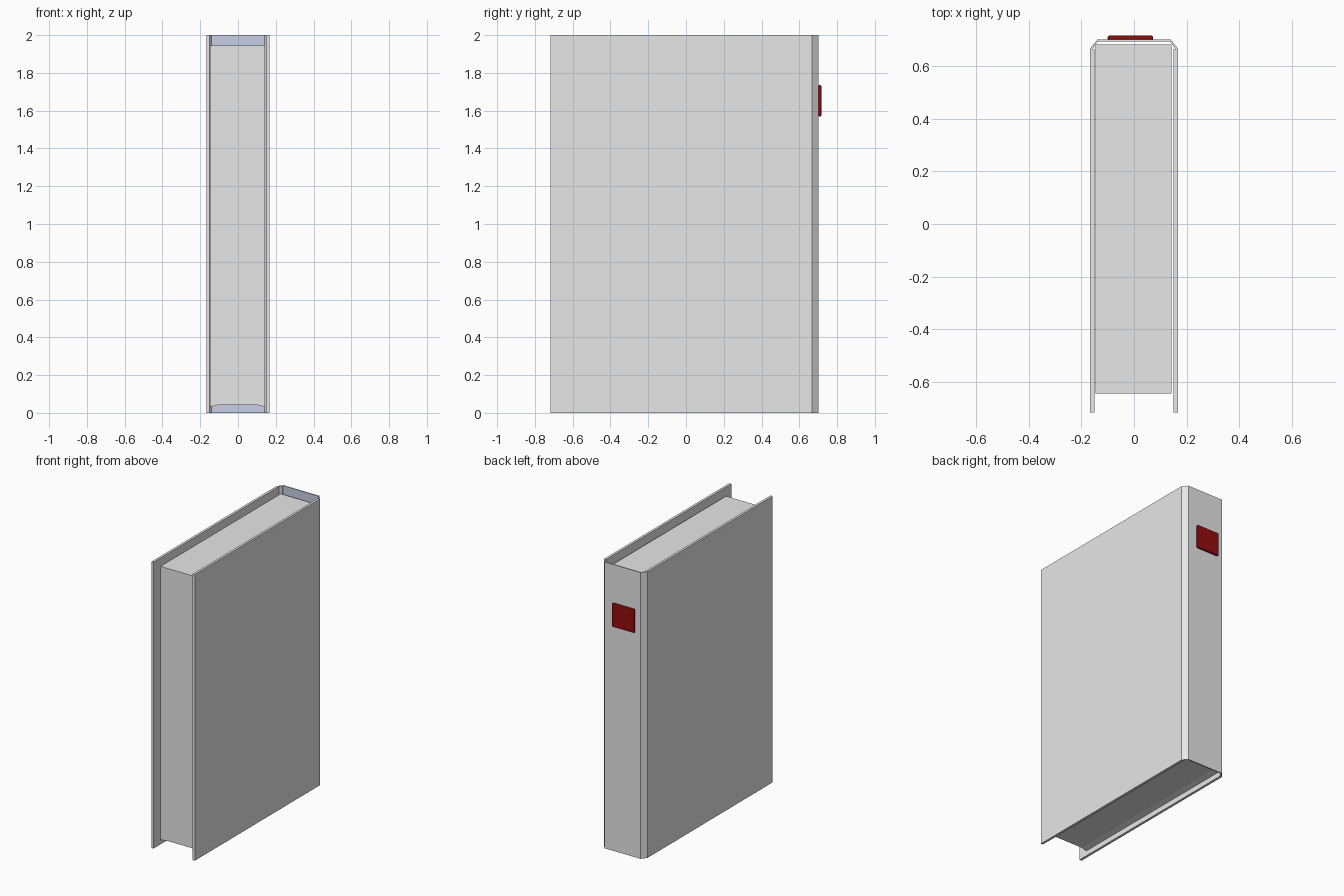
import bpy
import bmesh

if "Cube" in bpy.data.objects:
    bpy.data.objects.remove(bpy.data.objects["Cube"], do_unlink=True)

HEIGHT = 2.0


def material(name, rgb):
    mat = bpy.data.materials.new(name)
    mat.use_nodes = True
    color = (*rgb, 1.0)
    mat.diffuse_color = color
    mat.node_tree.nodes["Principled BSDF"].inputs["Base Color"].default_value = color
    return mat


grey = material("plain_grey", (0.8, 0.8, 0.8))
lining_blue = material("lining_blue_grey", (0.64, 0.69, 0.88))
red = material("label_red", (0.3, 0.004, 0.004))


def prism(name, outline, offset, mat):
    """Solid made by sweeping a flat outline along an offset vector."""
    bm = bmesh.new()
    face = bm.faces.new([bm.verts.new(p) for p in outline])
    swept = bmesh.ops.extrude_face_region(bm, geom=[face])["geom"]
    verts = [g for g in swept if isinstance(g, bmesh.types.BMVert)]
    bmesh.ops.translate(bm, verts=verts, vec=offset)
    bmesh.ops.recalc_face_normals(bm, faces=bm.faces)
    mesh = bpy.data.meshes.new(name)
    bm.to_mesh(mesh)
    bm.free()
    mesh.materials.append(mat)
    obj = bpy.data.objects.new(name, mesh)
    bpy.context.collection.objects.link(obj)
    return obj


def upright(name, plan, mat):
    return prism(name, [(x, y, 0) for x, y in plan], (0, 0, HEIGHT), mat)


# Cover boards and the slanted hinges joining them to the spine
for side, s in (("left", 1), ("right", -1)):
    board = [(0.168, -0.717), (0.168, 0.666), (0.151, 0.666), (0.151, -0.717)]
    hinge = [(0.168, 0.666), (0.139, 0.702), (0.139, 0.692), (0.158, 0.666)]
    upright(side + "_cover", [(s * x, y) for x, y in board], grey)
    upright(side + "_hinge", [(s * x, y) for x, y in hinge], grey)

# Spine, with a tinted lining on the side facing the pages
spine = upright("spine", [(-0.139, 0.694), (0.139, 0.694),
                          (0.139, 0.702), (-0.139, 0.702)], grey)
spine.data.materials.append(lining_blue)
for poly in spine.data.polygons:
    if poly.normal.y < -0.9:
        poly.material_index = 1

# Page block, its lower edge slightly arched
pages = [(-0.147, 1.945), (-0.147, 0.032), (-0.11, 0.041),
         (0.105, 0.041), (0.142, 0.032), (0.142, 1.945)]
prism("page_block", [(x, -0.645, z) for x, z in pages], (0, 1.328, 0), grey)

# Raised label on the spine with softened edges
label = prism("spine_label", [(-0.1, 0.698, 1.57), (0.073, 0.698, 1.57),
                              (0.073, 0.698, 1.735), (-0.1, 0.698, 1.735)],
              (0, 0.019, 0), red)
bevel = label.modifiers.new("soft_edges", "BEVEL")
bevel.width = 0.007
bevel.segments = 2
